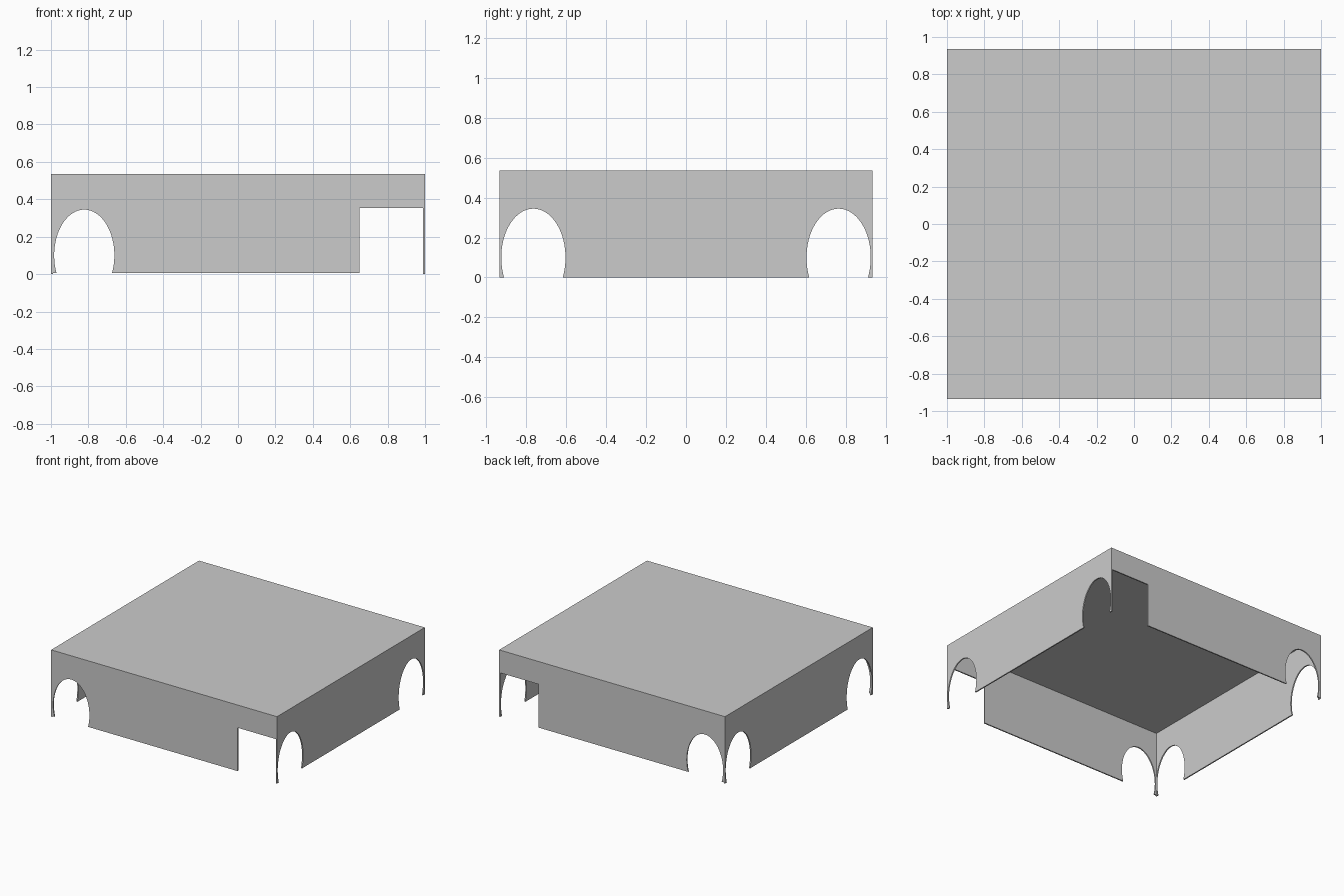
import bpy, bmesh
from math import sin, cos, asin, pi
from mathutils import Vector

if "Cube" in bpy.data.objects:
    bpy.data.objects.remove(bpy.data.objects["Cube"])

X, Y, H, T = 1.0, 0.935, 0.535, 0.01   # half width, half depth, height, wall thickness


def arch(cx, base, rx=0.161, cz=0.10, rz=0.245, n=40):
    """Outline of an oval wheel arch from left foot to right foot."""
    a = asin((cz - base) / rz)
    start, end = pi + a, -a
    pts = []
    for i in range(n + 1):
        t = start + (end - start) * i / n
        pts.append((cx + rx * cos(t), cz + rz * sin(t)))
    return pts


def plate(name, profile, origin, axis, depth):
    """Extrude a (u, z) outline; u runs along axis, thickness along depth."""
    bm = bmesh.new()
    o, ax = Vector(origin), Vector(axis)
    face = bm.faces.new([bm.verts.new(o + ax * u + Vector((0, 0, z))) for u, z in profile])
    ext = bmesh.ops.extrude_face_region(bm, geom=[face])
    verts = [v for v in ext["geom"] if isinstance(v, bmesh.types.BMVert)]
    bmesh.ops.translate(bm, verts=verts, vec=Vector(depth))
    if face.is_valid and len(bm.faces) < len(profile) + 2:
        bm.faces.new(face.verts)
    bmesh.ops.recalc_face_normals(bm, faces=bm.faces)
    mesh = bpy.data.meshes.new(name)
    bm.to_mesh(mesh)
    bm.free()
    obj = bpy.data.objects.new(name, mesh)
    bpy.context.collection.objects.link(obj)


# Roof panel
plate("roof_panel", [(-X, H - T), (X, H - T), (X, H), (-X, H)], (0, -Y, 0), (1, 0, 0), (0, 2 * Y, 0))

# Front and back walls: oval arch at one end, square doorway at the other
b, xi = 0.006, X - T
end_profile = ([(-xi, b)] + arch(-0.822, b) +
               [(0.65, b), (0.65, 0.353), (xi, 0.353), (xi, H - T), (-xi, H - T)])
plate("front_wall", end_profile, (0, -Y, 0), (1, 0, 0), (0, T, 0))
plate("back_wall", end_profile, (0, Y - T, 0), (1, 0, 0), (0, T, 0))

# Side walls: an oval arch at each end
side_profile = ([(-Y, 0)] + arch(-0.765, 0) + arch(0.765, 0) +
                [(Y, 0), (Y, H - T), (-Y, H - T)])
plate("left_wall", side_profile, (-X, 0, 0), (0, 1, 0), (T, 0, 0))
plate("right_wall", side_profile, (X - T, 0, 0), (0, 1, 0), (T, 0, 0))
